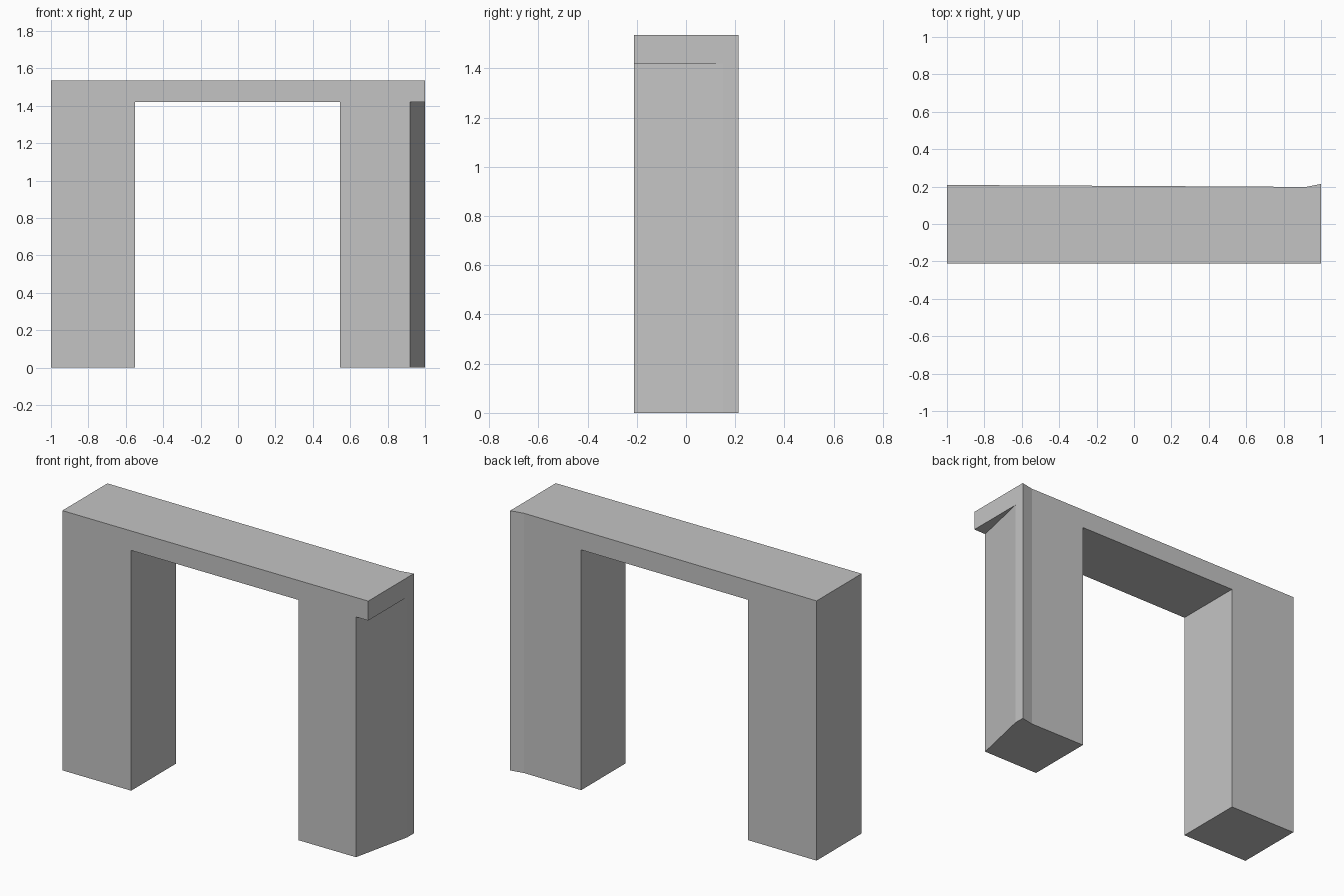
import bpy
import bmesh

if "Cube" in bpy.data.objects:
    bpy.data.objects.remove(bpy.data.objects["Cube"], do_unlink=True)

HEIGHT = 1.535
SOFFIT = 1.42


def prism(name, plan, bottom, top):
    """Extrude a plan outline (x, y) between two heights."""
    bm = bmesh.new()
    face = bm.faces.new([bm.verts.new((x, y, bottom)) for x, y in plan])
    result = bmesh.ops.extrude_face_region(bm, geom=[face])
    verts = [v for v in result["geom"] if isinstance(v, bmesh.types.BMVert)]
    bmesh.ops.translate(bm, verts=verts, vec=(0, 0, top - bottom))
    bmesh.ops.recalc_face_normals(bm, faces=bm.faces)
    mesh = bpy.data.meshes.new(name)
    bm.to_mesh(mesh)
    bm.free()
    obj = bpy.data.objects.new(name, mesh)
    bpy.context.collection.objects.link(obj)
    return obj


def cut(target, cutter):
    """Subtract a cutter and discard it."""
    cutter.hide_render = True
    mod = target.modifiers.new(cutter.name, "BOOLEAN")
    mod.operation = "DIFFERENCE"
    mod.solver = "EXACT"
    mod.object = cutter
    bpy.context.view_layer.objects.active = target
    bpy.ops.object.modifier_apply(modifier=mod.name)
    bpy.data.objects.remove(cutter, do_unlink=True)


# Plain stone grey
grey = bpy.data.materials.new("plain grey")
grey.use_nodes = True
colour = (0.55, 0.55, 0.55, 1)
grey.diffuse_color = colour
grey.node_tree.nodes["Principled BSDF"].inputs["Base Color"].default_value = colour

# Wall block with a slightly uneven back that flares at one corner
wall = prism("doorway_wall", [
    (-1, -0.212), (1, -0.212), (1, 0.15), (1, 0.214),
    (0.92, 0.198), (0.62, 0.2), (-0.13, 0.204), (-0.87, 0.208), (-1, 0.209),
], 0, HEIGHT)
wall.data.materials.append(grey)

# Door opening
cut(wall, prism("opening_cutter", [
    (-0.55, -0.5), (0.545, -0.5), (0.545, 0.5), (-0.55, 0.5),
], -0.2, SOFFIT))

# Slanted outer side of the left leg, leaving the lintel overhanging
dx, dy = 0.08, 0.362
cut(wall, prism("slant_cutter", [
    (0.92 - dx, -0.212 - dy), (1.2, -0.212 - dy), (1.2, 0.15), (1, 0.15),
], -0.2, SOFFIT))
